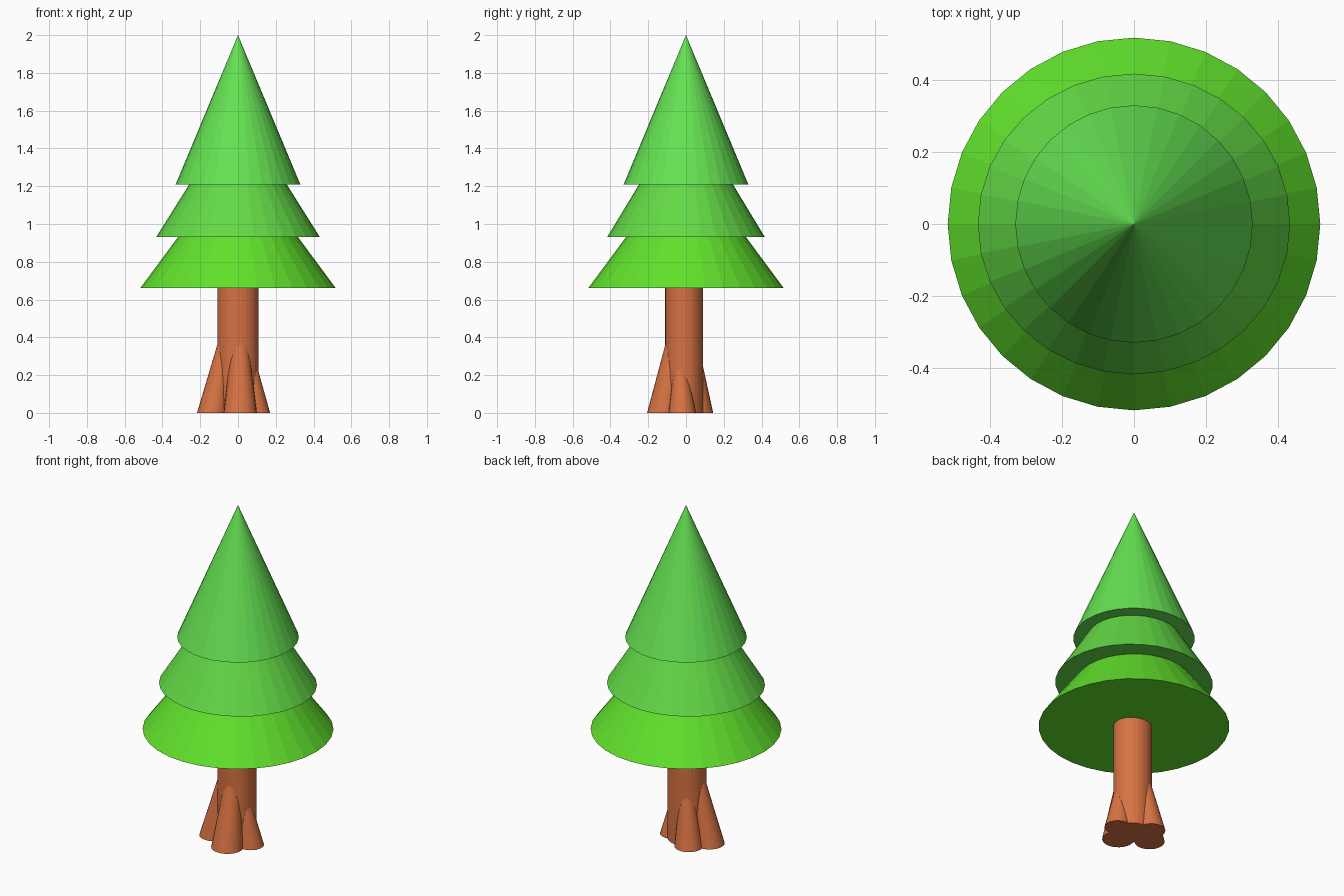
import bpy
from math import pi
from mathutils import Vector

if "Cube" in bpy.data.objects:
    bpy.data.objects.remove(bpy.data.objects["Cube"])


def material(name, rgb):
    mat = bpy.data.materials.new(name)
    mat.diffuse_color = (*rgb, 1)
    mat.use_nodes = True
    mat.node_tree.nodes["Principled BSDF"].inputs["Base Color"].default_value = mat.diffuse_color
    return mat


bark = material("bark", (0.68, 0.17, 0.055))
low_green = material("low_green", (0.12, 0.76, 0.025))
mid_green = material("mid_green", (0.125, 0.7, 0.06))
top_green = material("top_green", (0.13, 0.76, 0.085))


def tapered(name, mat, base, top, r_base, r_top, sides=32, y_scale=1.0):
    """Closed cone or frustum with horizontal ends, sheared from base to top."""
    base, top = Vector(base), Vector(top)
    height = top.z - base.z
    bpy.ops.mesh.primitive_cone_add(vertices=sides, radius1=r_base,
                                    radius2=r_top, depth=height)
    obj = bpy.context.object
    obj.name = name
    for v in obj.data.vertices:
        t = v.co.z / height + 0.5
        v.co.y *= y_scale
        v.co = Vector((v.co.x, v.co.y, 0)) + base.lerp(top, t)
    obj.data.materials.append(mat)
    return obj


# Foliage: three stacked cones, the middle one slightly oval
tapered("lower_foliage", low_green, (0, 0, 0.66), (0, 0, 1.36), 0.518, 0)
tapered("middle_foliage", mid_green, (0, 0, 0.93), (0, 0, 1.62), 0.434, 0, y_scale=0.963)
tapered("upper_foliage", top_green, (0, 0, 1.21), (0, 0, 2.0), 0.33, 0)

# Trunk
trunk = tapered("trunk", bark, (0, -0.01, 0), (0, -0.01, 0.7), 0.109, 0.109, y_scale=0.92)

# Root flares leaning into the trunk
roots = [
    ("left_root", (-0.135, -0.03, 0), (-0.062, -0.015, 0.42), 0.082, 0.030),
    ("front_root", (0.012, -0.118, 0), (0.01, -0.056, 0.42), 0.088, 0.038),
    ("right_root", (0.098, -0.02, 0), (0.064, -0.03, 0.27), 0.072, 0.030),
    ("back_root", (-0.065, 0.066, 0), (-0.029, 0.035, 0.36), 0.078, 0.030),
]
for name, base, top, r_base, r_top in roots:
    root = tapered(name, bark, base, top, r_base, r_top, sides=24)
    bpy.ops.object.shade_smooth_by_angle(angle=pi / 6)
